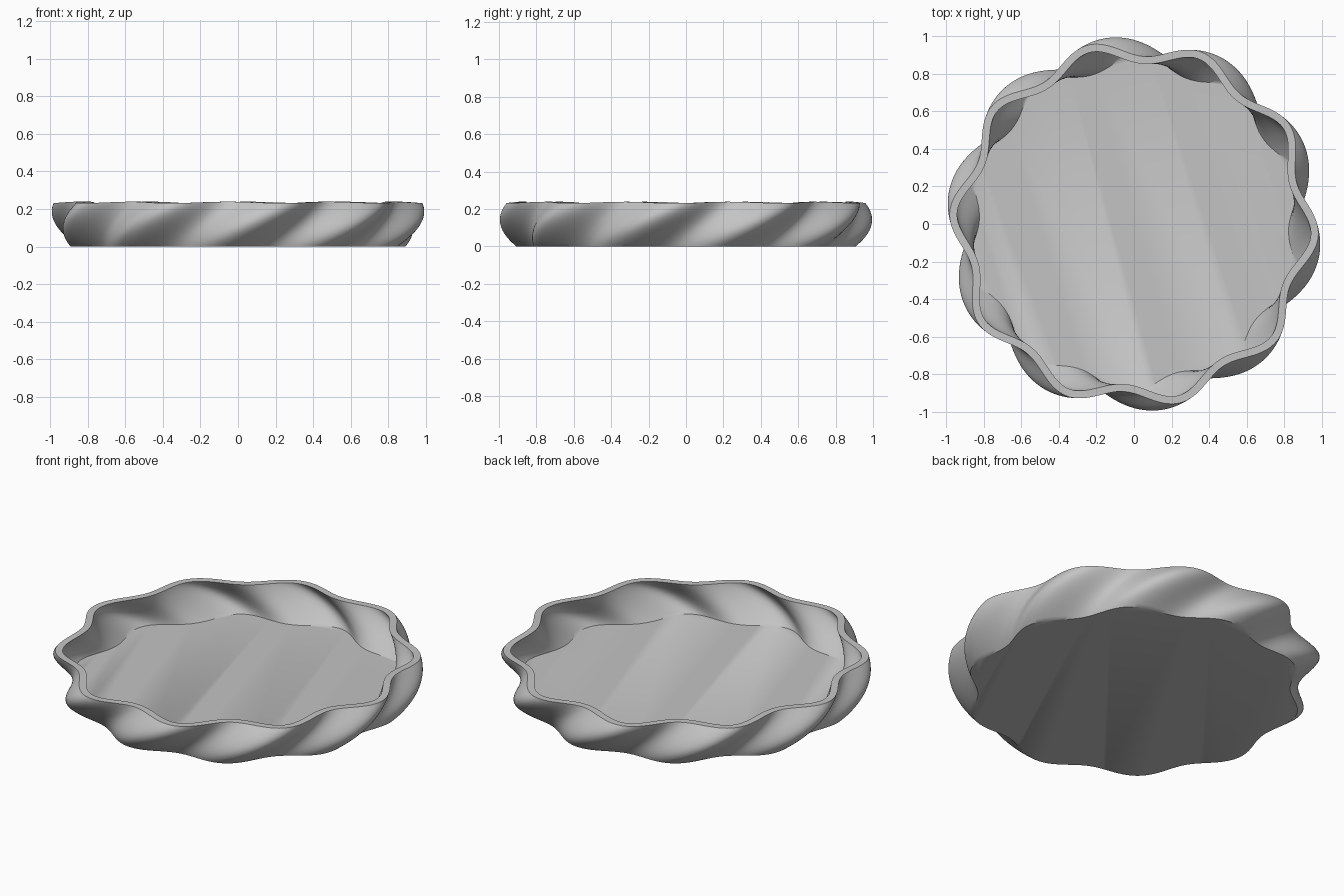
import bpy, bmesh, math
from math import cos, sin, pi, radians
from mathutils import Vector

old = bpy.data.objects.get("Cube")
if old:
    bpy.data.objects.remove(old, do_unlink=True)

LOBES, SEGMENTS, LAYERS = 10, 240, 20
HEIGHT, FLOOR, WALL = 0.235, 0.04, 0.04
TWIST, PHASE = radians(20), radians(-3.5)

clay = bpy.data.materials.new("plain grey")
clay.use_nodes = True
grey = (0.55, 0.55, 0.55, 1)
clay.diffuse_color = grey
clay.node_tree.nodes["Principled BSDF"].inputs["Base Color"].default_value = grey


def outline(z, inset=0):
    """Closed lobed outline at height z, moved inward by the wall thickness."""
    t = z / HEIGHT
    mean = 0.875 + 0.215 * t - 0.15 * t * t
    depth = 0.035 + 0.05 * t - 0.04 * t * t
    points = []
    for i in range(SEGMENTS):
        a = 2 * pi * i / SEGMENTS
        wave = LOBES * (a - PHASE + TWIST * (1 - t))
        r = mean + depth * cos(wave)
        slope = -depth * LOBES * sin(wave)
        radial = Vector((cos(a), sin(a), 0))
        tangent = Vector((-sin(a), cos(a), 0))
        normal = (radial * r - tangent * slope).normalized()
        # The rim dips slightly on each lobe
        lift = -0.004 * cos(wave) * t ** 4
        points.append(radial * r - normal * inset + Vector((0, 0, z + lift)))
    return points


# Dish: outer wall upward, over the rim, then inner wall down to the floor
bm = bmesh.new()
sections = [outline(HEIGHT * k / LAYERS) for k in range(LAYERS + 1)]
sections += [outline(HEIGHT + (FLOOR - HEIGHT) * k / LAYERS, WALL)
             for k in range(LAYERS + 1)]
rings = [[bm.verts.new(p) for p in points] for points in sections]
for low, high in zip(rings, rings[1:]):
    for i in range(SEGMENTS):
        j = (i + 1) % SEGMENTS
        bm.faces.new((low[i], low[j], high[j], high[i]))

# Underside and inside floor
bm.faces.new(reversed(rings[0]))
bm.faces.new(rings[-1])

mesh = bpy.data.meshes.new("twisted_dish")
bm.to_mesh(mesh)
bm.free()
mesh.materials.append(clay)
dish = bpy.data.objects.new("twisted_dish", mesh)
bpy.context.collection.objects.link(dish)

bpy.ops.object.select_all(action='DESELECT')
dish.select_set(True)
bpy.context.view_layer.objects.active = dish
bpy.ops.object.shade_smooth_by_angle(angle=radians(40))
